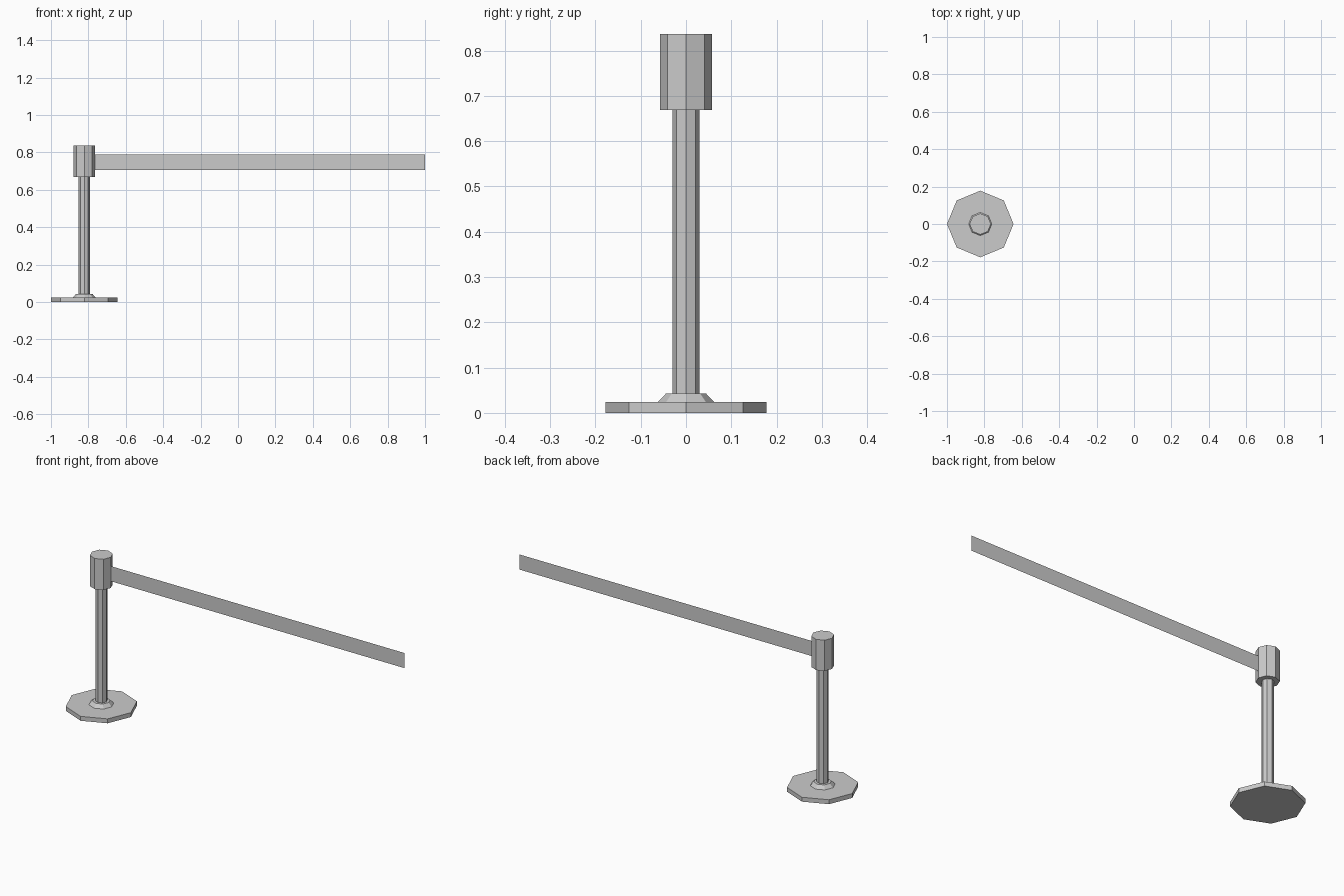
import bpy, bmesh, math

if "Cube" in bpy.data.objects:
    bpy.data.objects.remove(bpy.data.objects["Cube"])

SIDES = 8
POST_X = -0.822


def lathe(name, profile):
    """Closed eight-sided solid from (radius, z) rings, corners on the axes."""
    bm = bmesh.new()
    rings = []
    for r, z in profile:
        rings.append([bm.verts.new((r * math.cos(math.tau * i / SIDES),
                                    r * math.sin(math.tau * i / SIDES), z))
                      for i in range(SIDES)])
    for a, b in zip(rings, rings[1:]):
        for i in range(SIDES):
            j = (i + 1) % SIDES
            bm.faces.new((a[i], a[j], b[j], b[i]))
    bm.faces.new(rings[0][::-1])
    bm.faces.new(rings[-1])
    return finish(name, bm, (POST_X, 0, 0))


def finish(name, bm, location=(0, 0, 0)):
    mesh = bpy.data.meshes.new(name)
    bm.to_mesh(mesh)
    bm.free()
    obj = bpy.data.objects.new(name, mesh)
    obj.location = location
    bpy.context.collection.objects.link(obj)
    return obj


# Floor plate, collar, pole and belt housing
lathe("base_plate", [(0.178, 0), (0.178, 0.024)])
lathe("collar", [(0.062, 0.024), (0.044, 0.043)])
lathe("pole", [(0.03, 0.04), (0.03, 0.672)])
lathe("belt_housing", [(0.057, 0.669), (0.057, 0.836)])

# Paper-thin belt stretched out from the housing
bm = bmesh.new()
x0, x1, z0, z1 = POST_X + 0.05, 1.0, 0.706, 0.788
bm.faces.new([bm.verts.new((x, 0, z))
              for x, z in ((x0, z0), (x1, z0), (x1, z1), (x0, z1))])
finish("belt", bm)
